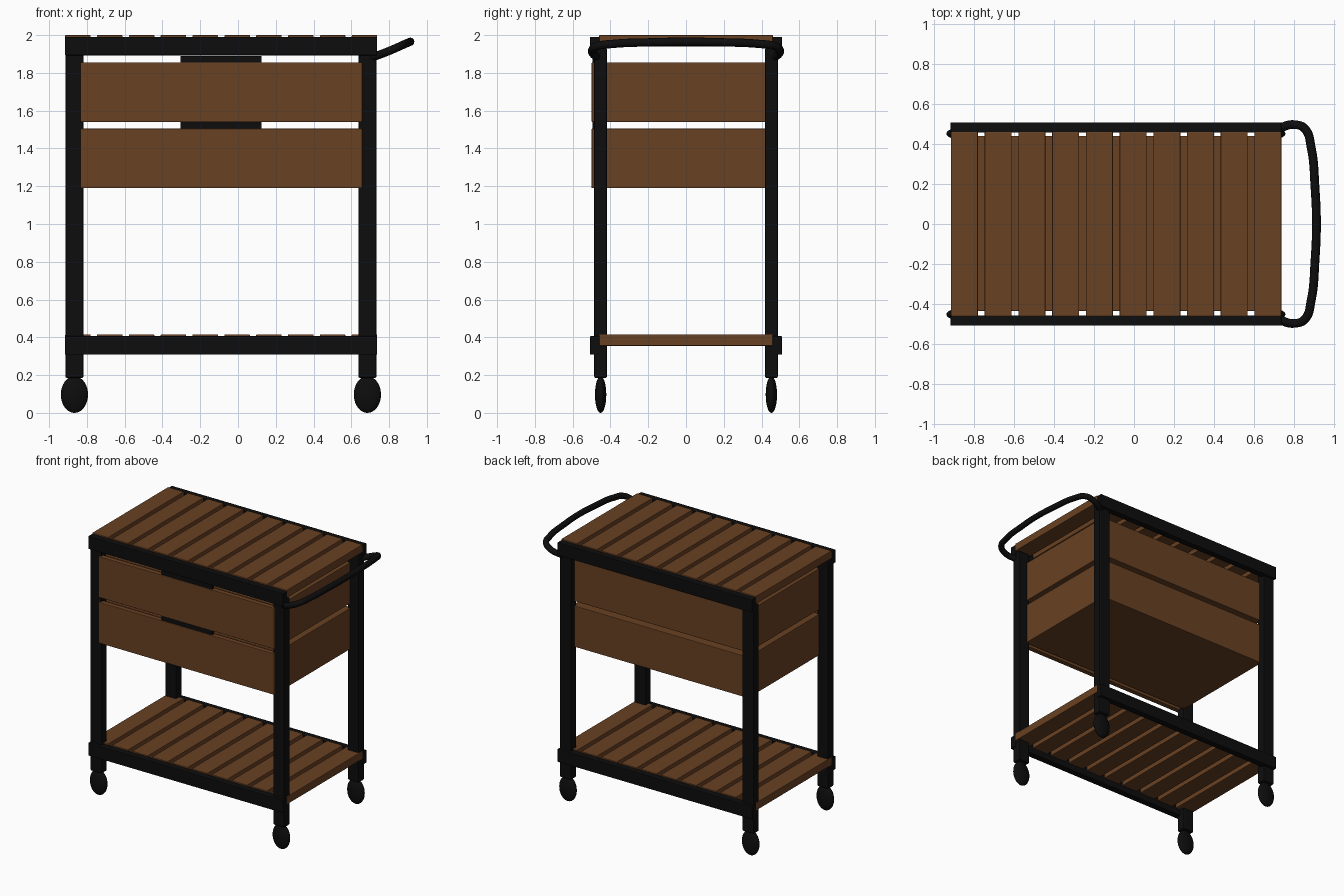
import bpy
from mathutils import Vector

cube = bpy.data.objects.get("Cube")
if cube:
    bpy.data.objects.remove(cube, do_unlink=True)


def make_material(name, color, roughness):
    m = bpy.data.materials.new(name)
    m.use_nodes = True
    m.diffuse_color = (*color, 1)
    bsdf = m.node_tree.nodes["Principled BSDF"]
    bsdf.inputs["Base Color"].default_value = (*color, 1)
    bsdf.inputs["Roughness"].default_value = roughness
    return m


wood = make_material("brown wood", (0.14, 0.052, 0.016), 0.6)
black = make_material("black metal", (0.004, 0.004, 0.004), 0.5)


def box(name, low, high, material, bevel=0.004):
    """Bevelled box between two opposite corners."""
    low, high = Vector(low), Vector(high)
    bpy.ops.mesh.primitive_cube_add(size=1, location=(low + high) / 2)
    ob = bpy.context.object
    ob.name = name
    ob.scale = high - low
    bpy.ops.object.transform_apply(location=False, rotation=False, scale=True)
    ob.data.materials.append(material)
    mod = ob.modifiers.new("soft edges", "BEVEL")
    mod.width = bevel
    mod.segments = 2
    return ob


LEFT, RIGHT = -0.915, 0.737
SLATS, SLAT_WIDTH = 10, 0.135
pitch = (RIGHT - LEFT - SLAT_WIDTH) / (SLATS - 1)

# Table top and lower shelf: slats between two side rails
for level, top in (("top", 2.0), ("shelf", 0.415)):
    for i in range(SLATS):
        x = LEFT + i * pitch
        box(f"{level}_slat_{i + 1}", (x, -0.46, top - 0.06),
            (x + SLAT_WIDTH, 0.46, top), wood)
    for side, s in (("front", -1), ("back", 1)):
        ys = sorted((s * 0.457, s * 0.508))
        box(f"{level}_{side}_rail", (LEFT - 0.002, ys[0], top - 0.107),
            (RIGHT, ys[1], top - 0.009), black)

# Legs and caster wheels
for side, s in (("front", -1), ("back", 1)):
    for end, x in (("right", -0.866), ("left", 0.685)):
        y = s * 0.452
        box(f"{side}_{end}_leg", (x - 0.048, y - 0.034, 0.185),
            (x + 0.048, y + 0.034, 1.93), black, 0.008)
        bpy.ops.mesh.primitive_uv_sphere_add(
            segments=32, ring_count=20, radius=1, location=(x, y, 0.097))
        wheel = bpy.context.object
        wheel.name = f"{side}_{end}_wheel"
        wheel.scale = (0.072, 0.03, 0.097)
        wheel.data.materials.append(black)
        bpy.ops.object.shade_smooth()

# Drawers: body, separate front panel and a pull along its top edge
for level, bottom in (("upper", 1.54), ("lower", 1.19)):
    top = bottom + 0.315
    box(f"{level}_drawer_body", (-0.835, -0.435, bottom), (0.658, 0.44, top), wood)
    box(f"{level}_drawer_front", (-0.835, -0.5, bottom), (0.658, -0.46, top), wood)
    box(f"{level}_drawer_pull", (-0.305, -0.495, top - 0.005),
        (0.125, -0.465, top + 0.035), black)

# Push handle: one bent tube, mirrored about the middle
half = [(0.69, 0.45, 1.875), (0.74, 0.483, 1.893), (0.80, 0.497, 1.916),
        (0.855, 0.475, 1.94), (0.886, 0.38, 1.954), (0.905, 0.18, 1.962)]
path = half + [(0.912, 0, 1.965)] + [(x, -y, z) for x, y, z in reversed(half)]
curve = bpy.data.curves.new("push_handle", "CURVE")
curve.dimensions = "3D"
curve.bevel_depth = 0.022
curve.bevel_resolution = 4
curve.use_fill_caps = True
spline = curve.splines.new("BEZIER")
spline.bezier_points.add(len(path) - 1)
for point, co in zip(spline.bezier_points, path):
    point.co = co
    point.handle_left_type = point.handle_right_type = "AUTO"
curve.materials.append(black)
bpy.context.collection.objects.link(bpy.data.objects.new("push_handle", curve))
